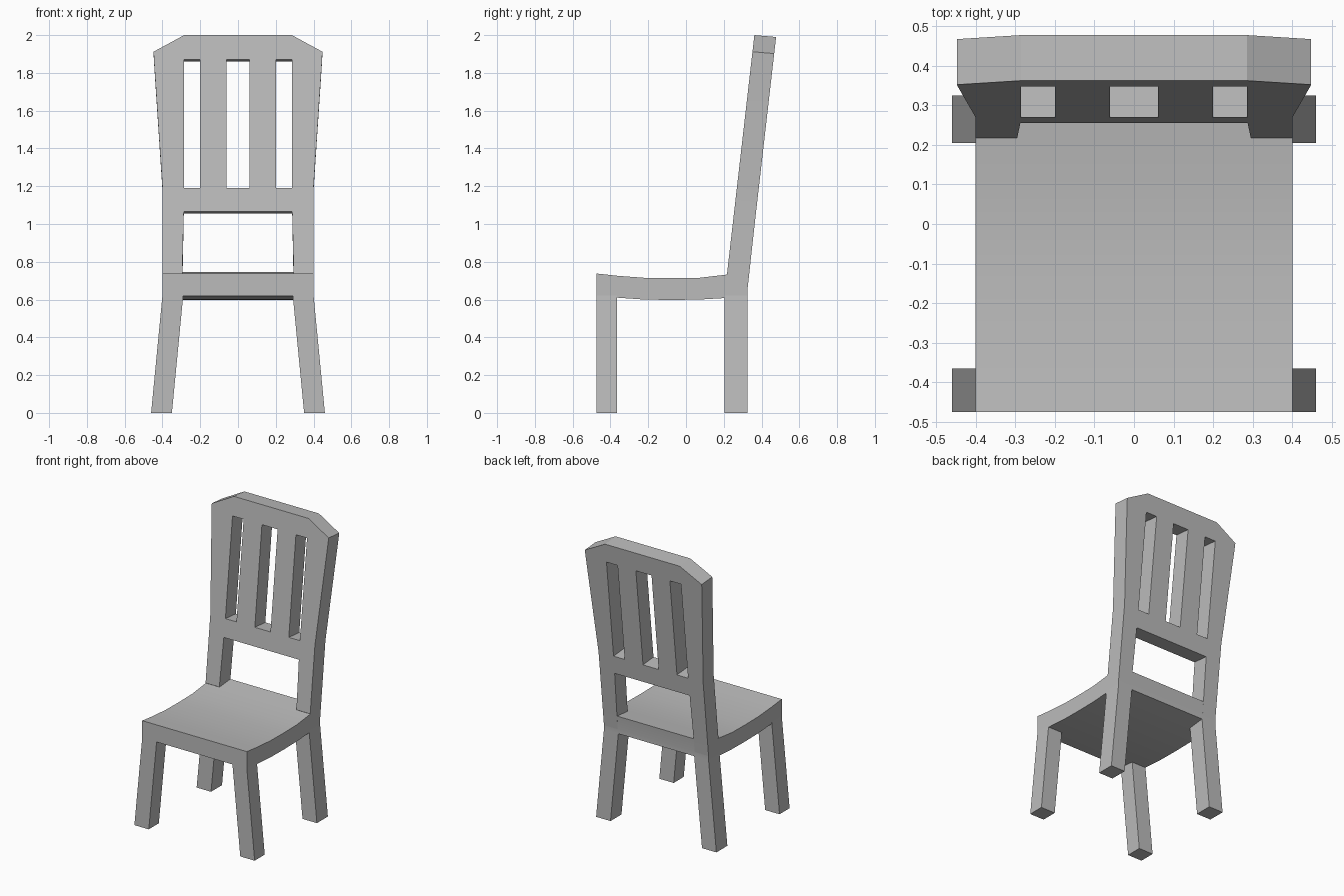
import bpy, bmesh, math

cube = bpy.data.objects.get("Cube")
if cube:
    bpy.data.objects.remove(cube, do_unlink=True)

grey = bpy.data.materials.new("plain grey")
grey.use_nodes = True
colour = (0.5, 0.5, 0.5, 1)
grey.diffuse_color = colour
grey.node_tree.nodes["Principled BSDF"].inputs["Base Color"].default_value = colour


def finish(name, bm):
    """Turn a bmesh into a named, shaded object."""
    bmesh.ops.recalc_face_normals(bm, faces=bm.faces)
    mesh = bpy.data.meshes.new(name)
    bm.to_mesh(mesh)
    bm.free()
    mesh.materials.append(grey)
    obj = bpy.data.objects.new(name, mesh)
    bpy.context.collection.objects.link(obj)
    bpy.ops.object.select_all(action='DESELECT')
    obj.select_set(True)
    bpy.context.view_layer.objects.active = obj
    bpy.ops.object.shade_smooth_by_angle(angle=math.radians(25))
    return obj


# Seat: dished side profile swept across the width
half = 0.40
profile = [(-0.475, 0.738), (-0.365, 0.726), (-0.22, 0.715), (-0.075, 0.713),
           (0.07, 0.715), (0.215, 0.732), (0.335, 0.745), (0.325, 0.65),
           (0.325, 0.62), (0.205, 0.608), (0.07, 0.60), (-0.075, 0.598),
           (-0.22, 0.60), (-0.365, 0.61), (-0.475, 0.62)]
bm = bmesh.new()
side = bm.faces.new([bm.verts.new((-half, y, z)) for y, z in profile])
swept = bmesh.ops.extrude_face_region(bm, geom=[side], use_keep_orig=True)
for v in swept["geom"]:
    if isinstance(v, bmesh.types.BMVert):
        v.co.x = half
finish("seat", bm)

# Legs: square section, splayed sideways towards the floor
def leg(name, sx, y0, y1):
    bm = bmesh.new()
    bmesh.ops.create_cube(bm, size=1)
    for v in bm.verts:
        inner = 0.35 if v.co.z < 0 else 0.29
        x = inner + (0.11 if v.co.x > 0 else 0)
        v.co = (sx * x, y1 if v.co.y > 0 else y0, 0 if v.co.z < 0 else 0.622)
    finish(name, bm)


for label, sx in (("left", 1), ("right", -1)):
    leg("front_leg_" + label, sx, -0.475, -0.365)
    leg("rear_leg_" + label, sx, 0.205, 0.325)

# Backrest: leaning slab laid out as a grid with the openings left out.
# Each row: height, outer half width, outer height, inner stile edge
rows = [(0.735, 0.40, 0.735, 0.295), (1.065, 0.40, 1.065, 0.287),
        (1.19, 0.40, 1.19, 0.285), (1.87, 0.445, 1.87, 0.285),
        (2.0, 0.447, 1.912, 0.285)]
filled = [(0, 6), range(7), (0, 2, 4, 6), range(7)]


def front_y(z):
    return 0.217 + 0.1146 * (z - 0.735)


bm = bmesh.new()
layers = []
for back in (False, True):
    layer = []
    for i, (z, outer, outer_z, inner) in enumerate(rows):
        xs = [-outer, -inner, -0.2, -0.06, 0.06, 0.2, inner, outer]
        line = []
        for j, x in enumerate(xs):
            h = outer_z if j in (0, 7) else z
            if not back:
                co = (x, front_y(h), h)
            elif i == 0:
                co = (x, 0.325, 0.65)
            else:
                co = (x, front_y(h) + 0.115, h - 0.01)
            line.append(bm.verts.new(co))
        layer.append(line)
    layers.append(layer)

cells = {(i, j) for i, cols in enumerate(filled) for j in cols}
for i, j in cells:
    corners = [(i, j), (i, j + 1), (i + 1, j + 1), (i + 1, j)]
    for layer in layers:
        bm.faces.new([layer[r][c] for r, c in corners])
    # Close the sides that border an opening or the outline
    borders = [(i - 1, j), (i, j + 1), (i + 1, j), (i, j - 1)]
    for k, other in enumerate(borders):
        if other not in cells:
            (a, b), (c, d) = corners[k], corners[(k + 1) % 4]
            bm.faces.new([layers[0][a][b], layers[0][c][d],
                          layers[1][c][d], layers[1][a][b]])
loose = [v for v in bm.verts if not v.link_faces]
bmesh.ops.delete(bm, geom=loose, context='VERTS')
finish("backrest", bm)
